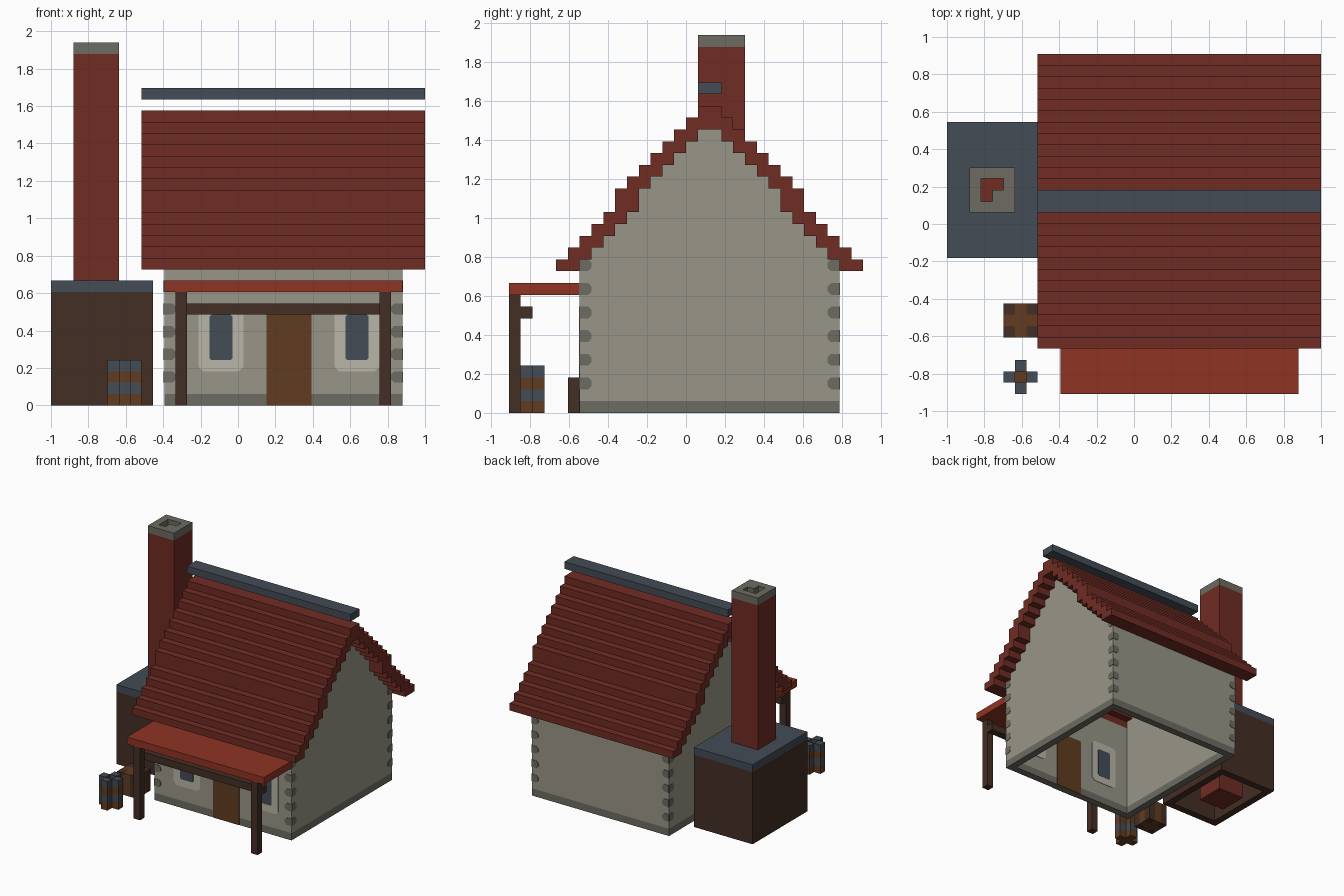
import bpy, bmesh
from mathutils import Vector

if "Cube" in bpy.data.objects:
    bpy.data.objects.remove(bpy.data.objects["Cube"])

U = 2 / 33                       # one block; all sizes below are in blocks
ORIGIN = Vector((16.5, 15, 0))


def material(name, r, g, b):
    lin = [((c / 255 + 0.055) / 1.055) ** 2.4 for c in (r, g, b)] + [1]
    m = bpy.data.materials.new(name)
    m.use_nodes = True
    m.diffuse_color = lin
    m.node_tree.nodes["Principled BSDF"].inputs["Base Color"].default_value = lin
    return m


ROOF = material("roof red", 112, 44, 36)
PORCH = material("porch red", 143, 52, 36)
SLATE = material("slate blue", 67, 76, 86)
WALL = material("plaster", 152, 150, 135)
TRIM = material("pale trim", 184, 181, 167)
STONE = material("grey stone", 109, 108, 98)
WOOD = material("door wood", 97, 60, 33)
DARK = material("dark wood", 68, 46, 36)


def prism(outline, axis, d0, d1):
    """Outline of (side, z) points pushed along x or y."""
    pts = [p for i, p in enumerate(outline) if p != outline[i - 1]]
    place = (lambda a, z, d: (d, a, z)) if axis == "x" else (lambda a, z, d: (a, d, z))
    return [[place(a, z, d) for a, z in pts] for d in (d0, d1)]


def box(x0, x1, y0, y1, z0, z1):
    return prism([(x0, z0), (x1, z0), (x1, z1), (x0, z1)], "y", y0, y1)


def make(name, mat, solids):
    bm = bmesh.new()
    for ends in solids:
        a, b = [[bm.verts.new((Vector(p) - ORIGIN) * U) for p in e] for e in ends]
        bm.faces.new(a)
        bm.faces.new(b[::-1])
        n = len(a)
        for i in range(n):
            j = (i + 1) % n
            bm.faces.new((a[j], a[i], b[i], b[j]))
    bmesh.ops.recalc_face_normals(bm, faces=bm.faces)
    me = bpy.data.meshes.new(name)
    bm.to_mesh(me)
    bm.free()
    me.materials.append(mat)
    ob = bpy.data.objects.new(name, me)
    bpy.context.collection.objects.link(ob)
    return ob


def ring(x0, x1, y0, y1, z0, z1):
    return [box(x0, x1, y0, y0 + 1, z0, z1), box(x0, x1, y1 - 1, y1, z0, z1),
            box(x0, x0 + 1, y0 + 1, y1 - 1, z0, z1), box(x1 - 1, x1, y0 + 1, y1 - 1, z0, z1)]


def cut_rect(a0, a1, z0, z1, lo, hi):
    """Rectangle with its low-side and high-side corners cut off."""
    return [(a0 + lo, z0), (a1 - hi, z0), (a1, z0 + hi), (a1, z1 - hi),
            (a1 - hi, z1), (a0 + lo, z1), (a0, z1 - lo), (a0, z0 + lo)]


# Roof courses: each is two blocks deep, with one doubled step
starts = {z: z - 8 for z in range(12, 17)}
starts.update({17: 9, 18: 9})
starts.update({z: z - 9 for z in range(19, 26)})


def span(col):
    col = min(col, 33 - col)
    rows = [z for z, s in starts.items() if col in (s, s + 1)]
    return min(rows), max(rows) + 1


def steps(c0, c1, side):
    return [(c + k, span(c)[side]) for c in range(c0, c1) for k in (0, 1)]


make("roof", ROOF, [prism(steps(4, 30, 1) + steps(4, 30, 0)[::-1], "x", 8, 33)])
make("roof_ridge", SLATE, [box(8, 33, 16, 18, 27, 28)])

# House shell
make("foundation", STONE, ring(10, 31, 6, 28, 0, 1))
make("long_walls", WALL, [box(10, 31, y, y + 1, 1, 13) for y in (6, 27)])
gable = [(7, 1)] + steps(7, 27, 0) + [(27, 1)]
make("gable_walls", WALL, [prism(gable, "x", x, x + 1) for x in (10, 30)])

# Corner stones on all four walls
T = 0.06
stones = []
for z in range(2, 13, 2):
    for d in (10, 31):
        stones += [prism(cut_rect(6, 7, z, z + 1, 0, .28), "x", d - T, d + T),
                   prism(cut_rect(27, 28, z, z + 1, .28, 0), "x", d - T, d + T)]
    for d in (6, 28):
        stones += [prism(cut_rect(10, 11, z, z + 1, 0, .28), "y", d - T, d + T),
                   prism(cut_rect(30, 31, z, z + 1, .28, 0), "y", d - T, d + T)]
make("corner_stones", STONE, stones)

# Door and windows, shown on both faces of the front wall
faces = (6, 7)
make("door", WOOD, [box(19, 23, d - T, d + T, 0, 8) for d in faces])
make("window_surrounds", TRIM, [prism(cut_rect(x, x + 4, 3, 9, .4, .4), "y", d - T, d + T)
                                for x in (13, 25) for d in faces])
make("window_panes", SLATE, [prism(cut_rect(x, x + 2, 4, 8, .15, .15), "y", d - .08, d + .08)
                             for x in (14, 26) for d in faces])

# Porch
make("porch_roof", PORCH, [box(10, 31, 0, 6, 10, 11)])
make("porch_posts", DARK, [box(x, x + 1, 0, 1, 0, 10) for x in (11, 29)])
make("porch_beam", DARK, [box(11, 30, 1, 2, 8, 9)])

# Chimney with hollow base and an L-shaped flue
make("chimney_base", DARK, ring(0, 9, 12, 24, 0, 10))
make("chimney_base_top", SLATE, [box(0, 9, 12, 24, 10, 11)])
make("chimney_stack", ROOF, [box(2, 6, 16, 20, 0, 31)])
make("chimney_cap", STONE, ring(2, 6, 16, 20, 31, 32) + [box(4, 5, 17, 18, 31, 32)])

# Crate
make("crate_panels", WOOD, [box(5, 8, 6, 7, 0, 3), box(6, 7, 5, 8, 0, 3)])
make("crate_posts", DARK, [box(x, x + 1, y, y + 1, 0, 3) for x in (5, 7) for y in (5, 7)])


# Barrel
def cross(z):
    return [box(5, 8, 1, 2, z, z + 1), box(6, 7, 0, 1, z, z + 1), box(6, 7, 2, 3, z, z + 1)]


make("barrel_staves", WOOD, cross(0) + cross(2))
make("barrel_hoop", SLATE, cross(1))
make("barrel_rim", SLATE, [box(5, 6, 1, 2, 3, 4), box(7, 8, 1, 2, 3, 4)] + cross(3)[1:])
